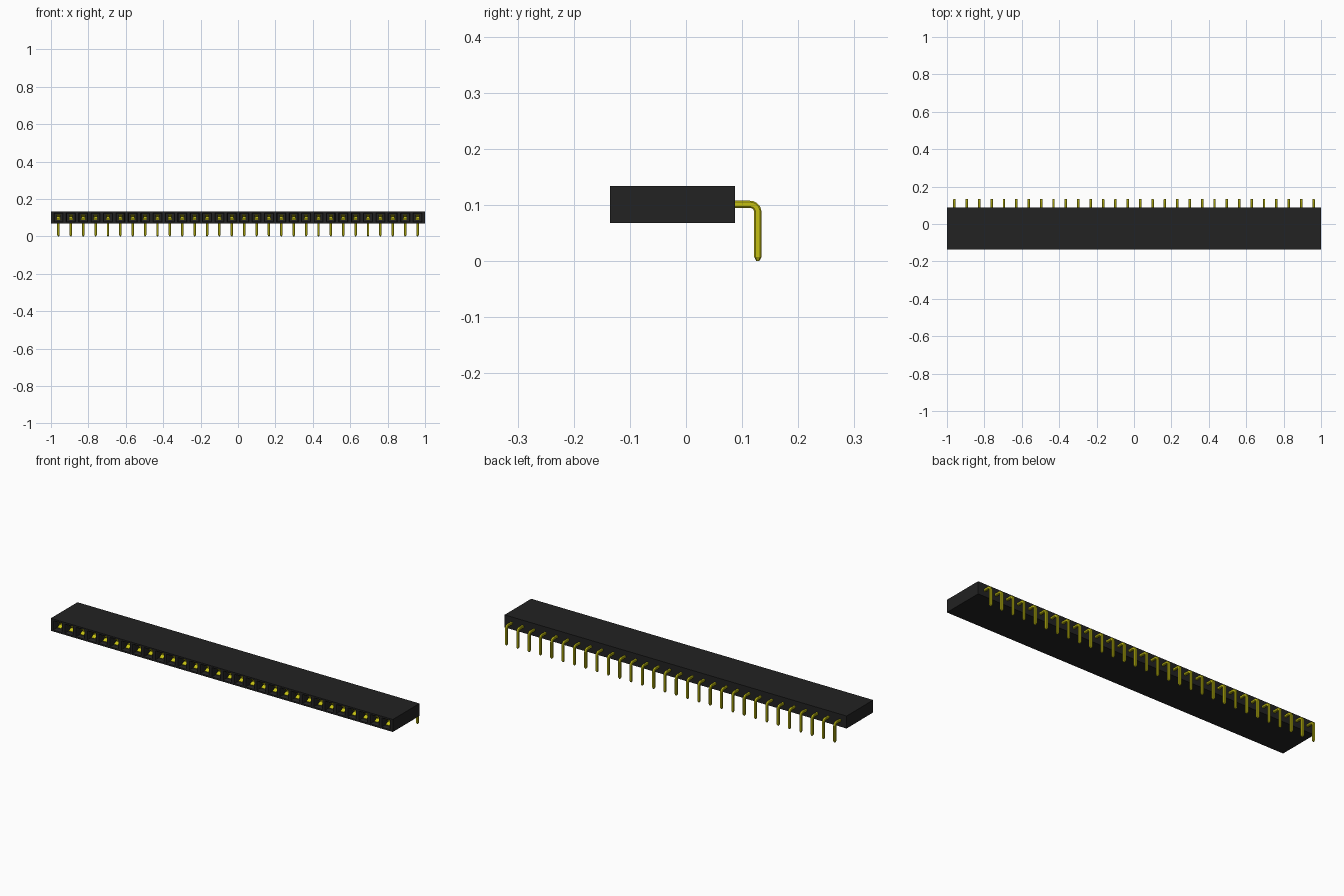
import bpy, bmesh, math
from mathutils import Vector

if "Cube" in bpy.data.objects:
    bpy.data.objects.remove(bpy.data.objects["Cube"])

COUNT, PITCH = 30, 0.0662
FIRST_X = -PITCH * (COUNT - 1) / 2
FRONT, BACK, BOTTOM, TOP = -0.135, 0.087, 0.068, 0.134
MID = (BOTTOM + TOP) / 2


def material(name, color):
    m = bpy.data.materials.new(name)
    m.use_nodes = True
    m.diffuse_color = (*color, 1)
    m.node_tree.nodes["Principled BSDF"].inputs["Base Color"].default_value = (*color, 1)
    return m


black = material("black plastic", (0.016, 0.016, 0.016))
gold = material("yellow metal", (0.56, 0.53, 0.006))


def make_object(name, bm, mat):
    bmesh.ops.recalc_face_normals(bm, faces=bm.faces)
    mesh = bpy.data.meshes.new(name)
    bm.to_mesh(mesh)
    bm.free()
    mesh.materials.append(mat)
    obj = bpy.data.objects.new(name, mesh)
    bpy.context.collection.objects.link(obj)
    return obj


def repeat(obj):
    obj.location.x = FIRST_X
    mod = obj.modifiers.new("Row", 'ARRAY')
    mod.count = COUNT
    mod.use_relative_offset = False
    mod.use_constant_offset = True
    mod.constant_offset_displace = (PITCH, 0, 0)


# Housing: a bar cut into cells, each with a funnel-mouthed socket
bm = bmesh.new()
bmesh.ops.create_cube(bm, size=1)
for v in bm.verts:
    v.co = Vector((v.co.x * 2, v.co.y * (BACK - FRONT) + (BACK + FRONT) / 2,
                   v.co.z * (TOP - BOTTOM) + MID))
for i in range(COUNT + 1):
    bmesh.ops.bisect_plane(bm, geom=bm.verts[:] + bm.edges[:] + bm.faces[:],
                           plane_co=((i - COUNT / 2) * PITCH, 0, 0), plane_no=(1, 0, 0))
sockets = [f for f in bm.faces if f.normal.y < -0.9 and abs(f.calc_center_median().x) < 0.98]
bmesh.ops.inset_individual(bm, faces=sockets, thickness=0.012)
bmesh.ops.inset_individual(bm, faces=sockets, thickness=0.005, depth=-0.008)
bmesh.ops.inset_individual(bm, faces=sockets, thickness=0.0005, depth=-0.13)
bmesh.ops.dissolve_limit(bm, angle_limit=0.01, verts=bm.verts, edges=bm.edges)
make_object("housing", bm, black)

# Bent pin: chamfered square section swept around a right-angle bend
HALF, CHAMFER, RADIUS = 0.0065, 0.0025, 0.014
PIN_Z, PIN_Y = 0.101, 0.128
c = HALF - CHAMFER
section = [(HALF, c), (c, HALF), (-c, HALF), (-HALF, c),
           (-HALF, -c), (-c, -HALF), (c, -HALF), (HALF, -c)]
stations = [(0.0, PIN_Z, 0.0, 1.0)]
for k in range(7):
    a = math.pi / 2 * k / 6
    stations.append((PIN_Y - RADIUS + RADIUS * math.sin(a),
                     PIN_Z - RADIUS + RADIUS * math.cos(a), a, 1.0))
stations += [(PIN_Y, 0.007, math.pi / 2, 1.0), (PIN_Y, 0.0, math.pi / 2, 0.4)]
bm = bmesh.new()
rings = [[bm.verts.new((u * s, y + v * s * math.sin(a), z + v * s * math.cos(a)))
          for u, v in section] for y, z, a, s in stations]
for r0, r1 in zip(rings, rings[1:]):
    for j in range(8):
        k = (j + 1) % 8
        bm.faces.new((r0[j], r0[k], r1[k], r1[j]))
bm.faces.new(rings[0])
bm.faces.new(rings[-1])
pin = make_object("bent_pins", bm, gold)
repeat(pin)

# Spring contact: two mirrored leaves pinching the middle of each socket
bm = bmesh.new()
W, T = 0.011, 0.002
leaf = [(-0.122, 0.0145), (-0.105, 0.004), (-0.06, 0.013), (0.0, 0.013)]
for side in (1, -1):
    outline = leaf + [(y, h - T) for y, h in reversed(leaf)]
    ends = [[bm.verts.new((x, y, MID + side * h)) for y, h in outline] for x in (-W, W)]
    n = len(outline)
    for j in range(n):
        k = (j + 1) % n
        bm.faces.new((ends[0][j], ends[0][k], ends[1][k], ends[1][j]))
    for j in range(len(leaf) - 1):
        for e in ends:
            bm.faces.new((e[j], e[j + 1], e[n - 2 - j], e[n - 1 - j]))
contact = make_object("spring_contacts", bm, gold)
repeat(contact)
